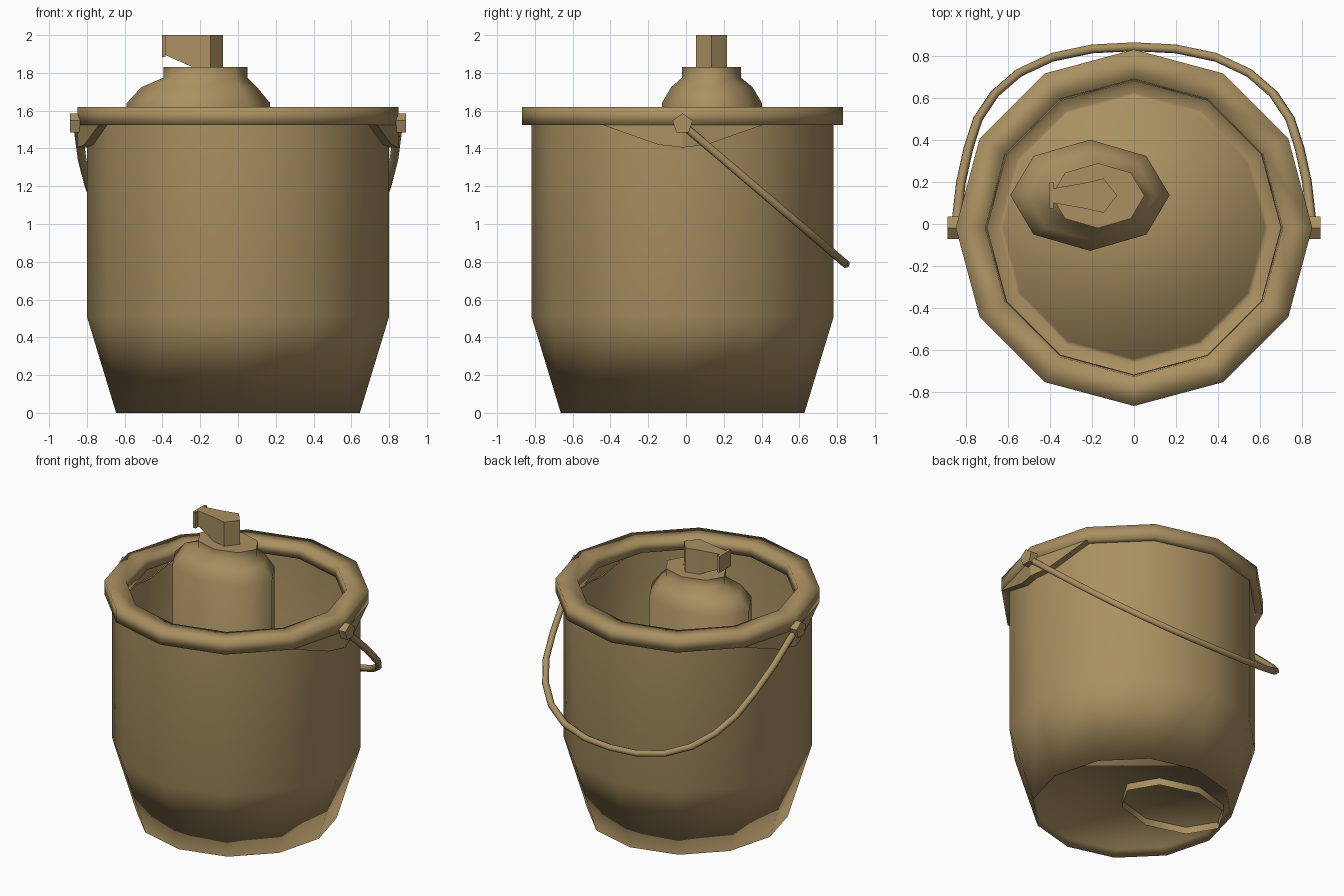
import bpy, bmesh, math

if "Cube" in bpy.data.objects:
    bpy.data.objects.remove(bpy.data.objects["Cube"])

CY = -0.018  # bucket axis in y

mat = bpy.data.materials.new("tan")
mat.diffuse_color = (0.40, 0.28, 0.12, 1)
mat.use_nodes = True
mat.node_tree.nodes["Principled BSDF"].inputs["Base Color"].default_value = mat.diffuse_color


def finish(name, bm, smooth=True):
    bmesh.ops.recalc_face_normals(bm, faces=bm.faces)
    me = bpy.data.meshes.new(name)
    bm.to_mesh(me)
    bm.free()
    ob = bpy.data.objects.new(name, me)
    bpy.context.collection.objects.link(ob)
    me.materials.append(mat)
    for p in me.polygons:
        p.use_smooth = smooth
    return ob


def lathe(name, rings, sides, closed=False, cap_start=False, cap_end=False):
    """rings: (centre x, centre y, radius x, radius y, z)"""
    bm = bmesh.new()
    loops = []
    for cx, cy, rx, ry, z in rings:
        loops.append([bm.verts.new((cx + rx * math.cos(2 * math.pi * i / sides),
                                    cy + ry * math.sin(2 * math.pi * i / sides), z))
                      for i in range(sides)])
    pairs = list(zip(loops, loops[1:]))
    if closed:
        pairs.append((loops[-1], loops[0]))
    for a, b in pairs:
        for i in range(sides):
            j = (i + 1) % sides
            bm.faces.new((a[i], a[j], b[j], b[i]))
    if cap_start:
        bm.faces.new(loops[0])
    if cap_end:
        bm.faces.new(loops[-1])
    return finish(name, bm)


def prism(name, low, high, smooth=False):
    """Solid between two matching point loops"""
    bm = bmesh.new()
    a = [bm.verts.new(p) for p in low]
    b = [bm.verts.new(p) for p in high]
    bm.faces.new(a)
    bm.faces.new(b)
    n = len(a)
    for i in range(n):
        j = (i + 1) % n
        bm.faces.new((a[i], a[j], b[j], b[i]))
    return finish(name, bm, smooth)


def round_rings(profile):
    return [(0, CY, r, r, z) for r, z in profile]


# Bucket wall, with a slightly raised floor
lathe("bucket_body", round_rings([(0.625, 0.05), (0.645, 0), (0.80, 0.51), (0.80, 1.55)]),
      12, cap_start=True)

# Thick rim
lathe("bucket_rim", round_rings([(0.85, 1.525), (0.85, 1.62), (0.71, 1.62),
                                 (0.70, 1.54), (0.79, 1.525)]), 12, closed=True)

# Handle lugs hanging below the rim, and pentagonal pivot knobs
lug = [(0.736, -0.425, 1.525), (0.813, -0.13, 1.42), (0.85, 0, 1.405),
       (0.813, 0.13, 1.42), (0.736, 0.425, 1.525)]
for side, s in (("right", 1), ("left", -1)):
    bm = bmesh.new()
    rows = []
    for k, top in ((1, True), (1, False), (0.93, False)):
        rows.append([bm.verts.new((s * x * k, y * k + CY, 1.54 if top else z))
                     for x, y, z in lug])
    for a, b in zip(rows, rows[1:]):
        for i in range(4):
            bm.faces.new((a[i], a[i + 1], b[i + 1], b[i]))
    finish("handle_lug_" + side, bm, smooth=False)

    pent = [(0.056 * math.sin(2 * math.pi * i / 5), 0.056 * math.cos(2 * math.pi * i / 5))
            for i in range(5)]
    prism("handle_knob_" + side,
          [(s * 0.835, CY + u, 1.53 + v) for u, v in pent],
          [(s * 0.89, CY + u, 1.53 + v) for u, v in pent])

# Wire handle swung down to the back
half = [(0.85, CY), (0.825, 0.2), (0.79, 0.36), (0.745, 0.5), (0.665, 0.62),
        (0.55, 0.72), (0.39, 0.795), (0.2, 0.835)]
path = half + [(0, 0.845)] + [(-x, y) for x, y in reversed(half)]
cu = bpy.data.curves.new("handle", 'CURVE')
cu.dimensions = '3D'
cu.bevel_depth = 0.023
cu.bevel_resolution = 1
cu.use_fill_caps = True
sp = cu.splines.new('POLY')
sp.points.add(len(path) - 1)
for p, (x, y) in zip(sp.points, path):
    p.co = (x, y, 1.525 - (y - CY) * 0.853, 1)
handle = bpy.data.objects.new("handle", cu)
bpy.context.collection.objects.link(handle)
cu.materials.append(mat)
bpy.context.view_layer.objects.active = handle
handle.select_set(True)
bpy.ops.object.convert(target='MESH')
bpy.ops.object.shade_smooth()

# Spray can, oval and open at the bottom
lathe("spray_can", [(-0.21, 0.137, 0.38, 0.265, 0), (-0.21, 0.137, 0.38, 0.265, 1.64),
                    (-0.205, 0.137, 0.305, 0.215, 1.725), (-0.172, 0.135, 0.222, 0.155, 1.775),
                    (-0.172, 0.135, 0.222, 0.155, 1.83)], 8)
# Flat lid of the can neck
lathe("spray_can_lid", [(-0.172, 0.135, 0.222, 0.155, 1.83)], 8, cap_end=True)

# Spray nozzle: body with sloped underside, and a flat tip plate
outline = [(-0.385, 0.10), (-0.24, 0.075), (-0.145, 0.053), (-0.08, 0.135),
           (-0.145, 0.217), (-0.24, 0.195), (-0.385, 0.17)]
prism("nozzle", [(x, y, 1.895 if x < -0.3 else 1.83) for x, y in outline],
      [(x, y, 2.0) for x, y in outline])
plate = [(0.073, 1.885), (0.198, 1.885), (0.198, 2.0), (0.073, 2.0)]
prism("nozzle_tip", [(-0.402, y, z) for y, z in plate], [(-0.383, y, z) for y, z in plate])
